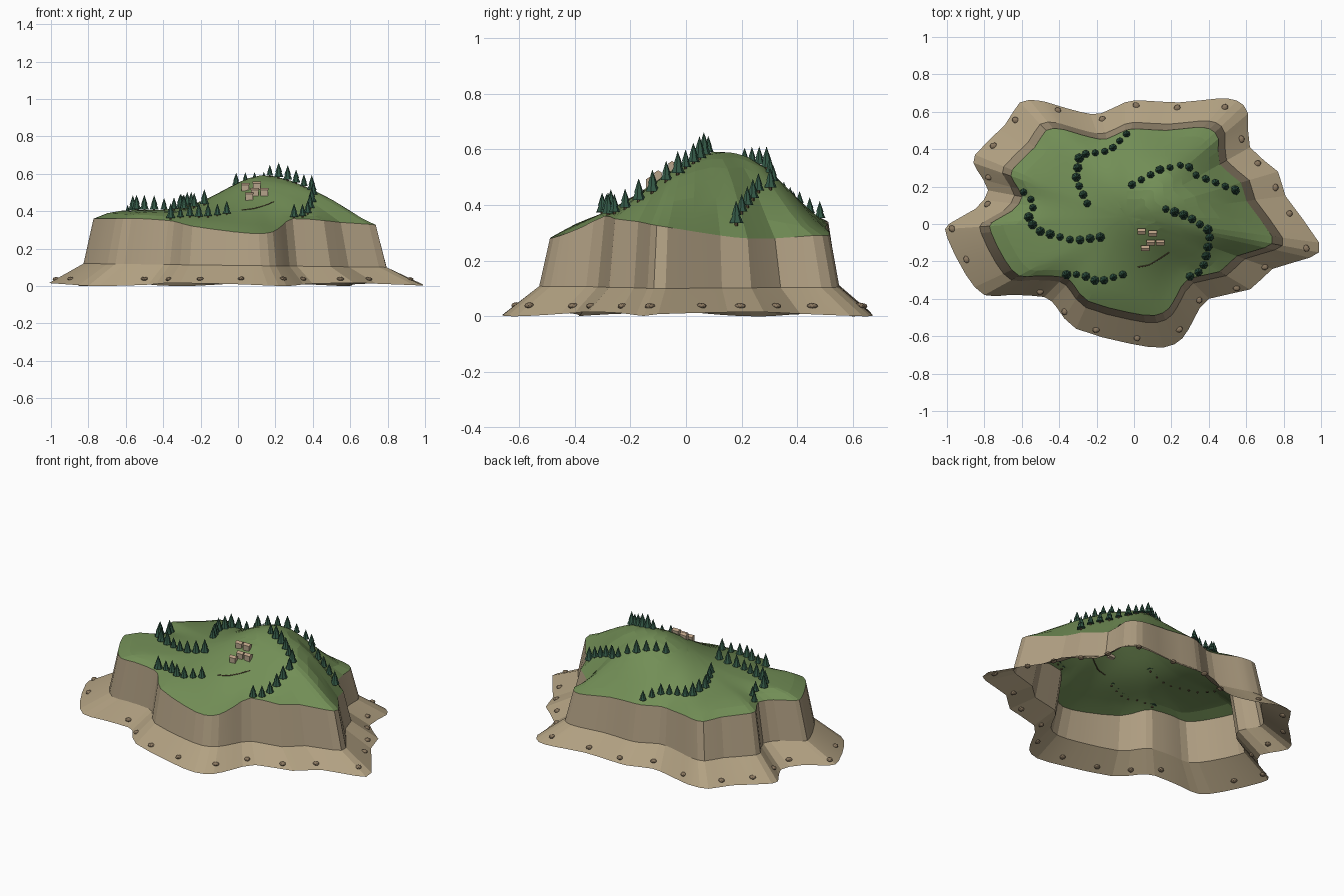
import bpy, bmesh, math, random
from mathutils import Matrix, Vector
from mathutils.bvhtree import BVHTree

random.seed(4)
if "Cube" in bpy.data.objects:
    bpy.data.objects.remove(bpy.data.objects["Cube"], do_unlink=True)


def material(name, rgb):
    # sRGB bytes to linear values
    lin = [((c / 255 + 0.055) / 1.055) ** 2.4 for c in rgb]
    mat = bpy.data.materials.new(name)
    mat.use_nodes = True
    mat.diffuse_color = (*lin, 1)
    mat.node_tree.nodes["Principled BSDF"].inputs["Base Color"].default_value = (*lin, 1)
    return mat


SAND = material("sand", (178, 161, 130))
CLIFF = material("cliff rock", (174, 157, 129))
GRASS = material("grass", (114, 142, 86))
PINE = material("pine green", (50, 87, 69))
BARK = material("bark", (90, 74, 54))
STONE = material("boulder brown", (140, 121, 97))
WALL = material("house wall", (182, 164, 139))
ROOF = material("house roof", (186, 160, 133))


def make_object(name, bm, mats, angle=None):
    mesh = bpy.data.meshes.new(name)
    bm.to_mesh(mesh)
    bm.free()
    for mat in mats:
        mesh.materials.append(mat)
    obj = bpy.data.objects.new(name, mesh)
    bpy.context.collection.objects.link(obj)
    if angle:
        bpy.ops.object.select_all(action="DESELECT")
        obj.select_set(True)
        bpy.context.view_layer.objects.active = obj
        bpy.ops.object.shade_smooth_by_angle(angle=math.radians(angle))
    return obj


# Shoreline control points: x, y and cliff-top height, in hundredths
SHORE = [
    (99, -10, 32), (81, 15, 29), (77, 28, 28), (62, 41, 28), (61, 59, 29),
    (55, 66, 29), (44, 67, 30), (24, 65, 32), (5, 66, 33), (-5, 65, 33),
    (-18, 59, 33), (-29, 60, 33), (-43, 64, 34), (-51, 66, 34), (-61, 65, 34),
    (-69, 53, 35), (-85, 37, 36), (-84, 29, 36), (-78, 18, 36), (-85, 8, 36),
    (-99, 0, 36), (-100, -7, 36), (-90, -27, 36), (-80, -38, 36),
    (-67, -38, 36), (-48, -39, 35), (-41, -45, 34), (-31, -56, 32),
    (-2, -64, 29), (16, -66, 28), (26, -61, 29), (32, -51, 32),
    (40, -40, 36), (62, -35, 35), (74, -24, 34), (94, -18, 33),
]
CENTRE = Vector((-0.04, 0.04, 0))


def smooth_loop(points, steps):
    # Catmull-Rom through a closed loop
    out = []
    n = len(points)
    for i in range(n):
        a, b, c, d = (Vector(points[(i + k) % n]) / 100 for k in (-1, 0, 1, 2))
        for s in range(steps):
            t = s / steps
            out.append(0.5 * (2 * b + (c - a) * t + (2 * a - 5 * b + 4 * c - d) * t ** 2
                              + (3 * b - a - 3 * c + d) * t ** 3))
    return out


LOOP = smooth_loop(SHORE, 2)


def hill(x, y):
    # Off-centre summit with a long spur towards the +x headland
    dx = x - 0.18
    sx, yc = (0.25, 0.13) if dx < 0 else (0.5, 0.13 - 0.3 * dx)
    bump = math.exp(-(dx / sx) ** 2 / 2 - ((y - yc) / 0.24) ** 2 / 2)
    return 0.34 - 0.13 * x + 0.275 * bump


def scaled(p, s, z):
    return Vector((CENTRE.x + (p.x - CENTRE.x) * s, CENTRE.y + (p.y - CENTRE.y) * s, z))


# Island shell: beach, cliff and grassy hill as concentric rings
CLIFF_FOOT, CLIFF_TOP, GRASS_RINGS = 0.81, 0.755, 10
bm = bmesh.new()
rings = [
    [bm.verts.new(scaled(p, 1, 0.008 + 0.008 * math.sin(i * 0.5))) for i, p in enumerate(LOOP)],
    [bm.verts.new(scaled(p, CLIFF_FOOT, 0.11 - 0.01 * p.x)) for p in LOOP],
    [bm.verts.new(scaled(p, CLIFF_TOP, p.z)) for p in LOOP],
]
for r in range(GRASS_RINGS - 1, 0, -1):
    t = r / GRASS_RINGS
    ring = []
    for p in LOOP:
        q = scaled(p, CLIFF_TOP * t, 0)
        q.z = p.z * t ** 5 + hill(q.x, q.y) * (1 - t ** 5)
        ring.append(bm.verts.new(q))
    rings.append(ring)
top = bm.verts.new((CENTRE.x, CENTRE.y, hill(CENTRE.x, CENTRE.y)))
count = len(LOOP)
for r, (low, high) in enumerate(zip(rings, rings[1:])):
    for i in range(count):
        j = (i + 1) % count
        bm.faces.new((low[i], low[j], high[j], high[i])).material_index = min(r, 2)
for i in range(count):
    bm.faces.new((rings[-1][i], rings[-1][(i + 1) % count], top)).material_index = 2
bm.normal_update()
ground = BVHTree.FromBMesh(bm)
make_object("island", bm, [SAND, CLIFF, GRASS], 8)


def on_ground(x, y):
    return ground.ray_cast(Vector((x, y, 2)), Vector((0, 0, -1)))[0] or Vector((x, y, 0))


def along(points, n):
    # Evenly spaced samples on a polyline
    pts = [Vector(p) / 100 for p in points]
    lengths = [(b - a).length for a, b in zip(pts, pts[1:])]
    for k in range(n):
        d = sum(lengths) * k / (n - 1)
        i = 0
        while i < len(lengths) - 1 and d > lengths[i]:
            d -= lengths[i]
            i += 1
        yield pts[i].lerp(pts[i + 1], d / lengths[i])


# Pine rows following the ridges
ROWS = [
    ([(-4, 48), (-13, 39), (-29, 37), (-31, 24), (-25, 11)], 12),
    ([(-59, 17), (-53, 11), (-57, 2), (-50, -4), (-32, -9), (-18, -7)], 12),
    ([(-36, -27), (-28, -27), (-19, -31), (-6, -27)], 7),
    ([(17, 8), (29, 4), (41, -4), (38, -20), (36, -25), (30, -28)], 12),
    ([(-1, 21), (14, 29), (28, 32), (33, 26), (54, 18)], 12),
]


def cone(bm, at, low, r1, r2, height, sides, index):
    made = bmesh.ops.create_cone(
        bm, cap_ends=True, segments=sides, radius1=r1, radius2=r2, depth=height,
        matrix=Matrix.Translation(at + Vector((0, 0, low + height / 2))))
    for f in {f for v in made["verts"] for f in v.link_faces}:
        f.material_index = index


bm = bmesh.new()
for path, n in ROWS:
    for p in along(path, n):
        at = on_ground(p.x, p.y)
        s = random.uniform(0.8, 1.15)
        cone(bm, at, -0.005, 0.006 * s, 0.005 * s, 0.02, 6, 1)
        cone(bm, at, 0.006, 0.023 * s, 0.005 * s, 0.042 * s, 7, 0)
        cone(bm, at, 0.03 * s, 0.016 * s, 0, 0.046 * s, 7, 0)
make_object("pine_trees", bm, [PINE, BARK])

# Boulders around the beach, all at one height, placed by bearing from the centre
BEARINGS = [1, 11, 22, 34, 48, 65, 85, 104, 123, 139, 152, 164,
            175, 184, 195, 221, 237, 255, 275, 295, 311, 327, 340, 350]
bm = bmesh.new()
for bearing in BEARINGS:
    ray = Vector((math.cos(math.radians(bearing)), math.sin(math.radians(bearing))))
    reach = 1.15
    while on_ground(*(CENTRE.xy + ray * reach)).z < 0.036:
        reach -= 0.005
    at = on_ground(*(CENTRE.xy + ray * reach))
    bmesh.ops.create_icosphere(
        bm, subdivisions=2, radius=0.02,
        matrix=Matrix.Translation(at) @ Matrix.Rotation(random.random() * 3, 4, "Z")
        @ Matrix.Diagonal((1, 0.85, 0.55, 1)))
make_object("beach_boulders", bm, [STONE])

# Hamlet of small gabled houses
W, D, H = 0.02, 0.013, 0.024
bm = bmesh.new()
for x, y in [(4, -4), (10, -5), (9, -10), (14, -10), (6, -13)]:
    at = on_ground(x / 100, y / 100)
    bmesh.ops.create_cube(bm, size=1, matrix=Matrix.Translation(at + Vector((0, 0, H / 2 - 0.005)))
                          @ Matrix.Diagonal((2 * W, 2 * D, H + 0.01, 1)))
    ends = []
    for side in (-1, 1):
        ends.append([bm.verts.new(at + Vector((side * W * 1.1, dy, dz)))
                     for dy, dz in ((-D * 1.2, H), (D * 1.2, H), (0, H + 0.01))])
    roof = [bm.faces.new(e) for e in ends]
    for i in range(3):
        j = (i + 1) % 3
        roof.append(bm.faces.new((ends[0][i], ends[0][j], ends[1][j], ends[1][i])))
    for f in roof:
        f.material_index = 1
bmesh.ops.recalc_face_normals(bm, faces=bm.faces)
make_object("houses", bm, [WALL, ROOF])

# Thin winding track below the hamlet
track = bpy.data.curves.new("track", "CURVE")
track.dimensions = "3D"
track.bevel_depth = 0.003
track.bevel_resolution = 1
line = track.splines.new("POLY")
samples = list(along([(2, -23), (8, -22), (13, -19), (19, -15)], 12))
line.points.add(len(samples) - 1)
for point, p in zip(line.points, samples):
    point.co = (*on_ground(p.x, p.y), 1)
track.materials.append(BARK)
bpy.context.collection.objects.link(bpy.data.objects.new("track", track))
